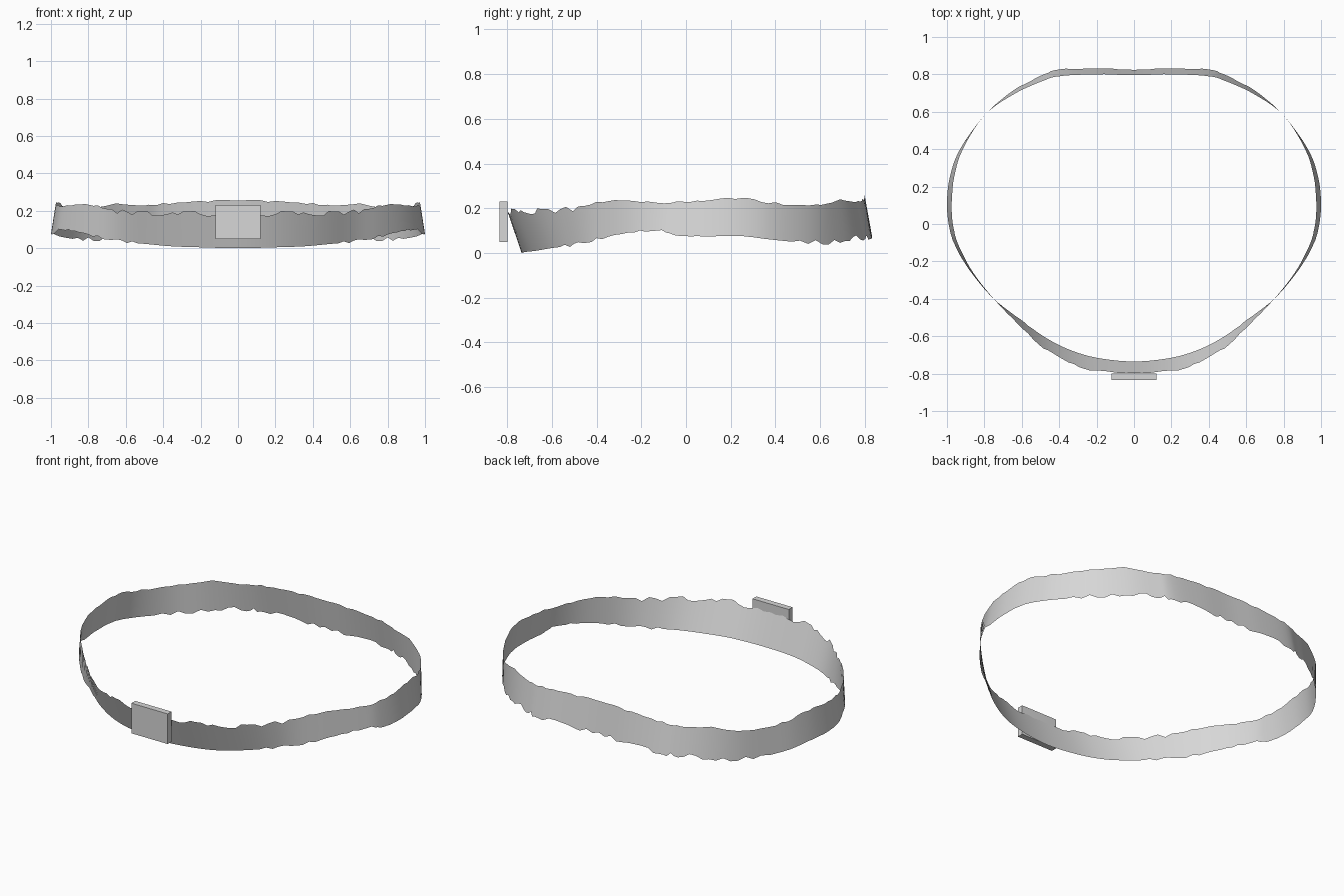
import bpy
import bmesh
import random
from mathutils import Vector

random.seed(4)

default_cube = bpy.data.objects.get("Cube")
if default_cube:
    bpy.data.objects.remove(default_cube, do_unlink=True)

grey = bpy.data.materials.new("light grey")
grey.use_nodes = True
colour = (0.68, 0.68, 0.68, 1)
grey.diffuse_color = colour
grey.node_tree.nodes["Principled BSDF"].inputs["Base Color"].default_value = colour

# Edges of the left half of the band, from front centre to back centre
LOWER = [(0, -.735, 0), (.2, -.715, .005), (.35, -.67, .01), (.485, -.6, .022),
         (.62, -.5, .035), (.75, -.4, .055), (.87, -.26, .09), (.95, -.13, .1),
         (.985, -.03, .077), (1, .1, .075), (.985, .25, .075), (.93, .4, .058),
         (.8, .58, .045), (.65, .71, .06), (.5, .79, .068), (.4, .825, .07),
         (.2, .833, .07), (0, .825, .075)]
UPPER = [(0, -.8, .19), (.2, -.785, .185), (.35, -.74, .19), (.485, -.66, .185),
         (.62, -.535, .195), (.75, -.4, .225), (.86, -.26, .235), (.935, -.12, .225),
         (.965, -.02, .23), (.975, .1, .235), (.962, .25, .243), (.915, .4, .222),
         (.8, .58, .217), (.65, .69, .235), (.5, .76, .228), (.4, .79, .238),
         (.2, .8, .25), (0, .797, .255)]
STEPS = 5


def mirrored(point):
    return Vector((-point.x, point.y, point.z))


def smooth_path(points):
    """Pass a Catmull-Rom curve through the points, mirrored at both ends."""
    pts = [Vector(p) for p in points]
    pts = [mirrored(pts[1])] + pts + [mirrored(pts[-2])]
    path = []
    for a, b, c, d in zip(pts, pts[1:], pts[2:], pts[3:]):
        for step in range(STEPS):
            t = step / STEPS
            path.append(b + (c - a) * t / 2
                        + (a * 2 - b * 5 + c * 4 - d) * t * t / 2
                        + (b * 3 - a - c * 3 + d) * t ** 3 / 2)
    path.append(pts[-2])
    return path


def upper_tooth(y):
    return random.uniform(-1, 1) * (.016 if y < -.5 else .005)


def lower_tooth(y):
    if y < -.56:
        return 0
    size = .013 if y > .5 or y < -.4 else .005 if y < -.05 else .001
    return random.uniform(-1, 1) * size


# Band: a thin sheet with ragged edges, mirrored across the middle
bm = bmesh.new()
previous = None
for low, high in zip(smooth_path(LOWER), smooth_path(UPPER)):
    along = (high - low) / (high.z - low.z)
    pair = (bm.verts.new(low + along * lower_tooth(low.y)),
            bm.verts.new(high + along * upper_tooth(high.y)))
    if previous:
        bm.faces.new((previous[0], pair[0], pair[1], previous[1]))
    previous = pair
mesh = bpy.data.meshes.new("band")
bm.to_mesh(mesh)
bm.free()
mesh.materials.append(grey)
mesh.shade_smooth()
band = bpy.data.objects.new("band", mesh)
bpy.context.collection.objects.link(band)
mirror = band.modifiers.new("mirror halves", "MIRROR")
mirror.use_clip = True

# Buckle: a flat block at the front
bpy.ops.mesh.primitive_cube_add(size=1, location=(0, -.817, .14))
buckle = bpy.context.object
buckle.name = "buckle"
buckle.scale = (.24, .036, .18)
buckle.data.materials.append(grey)
